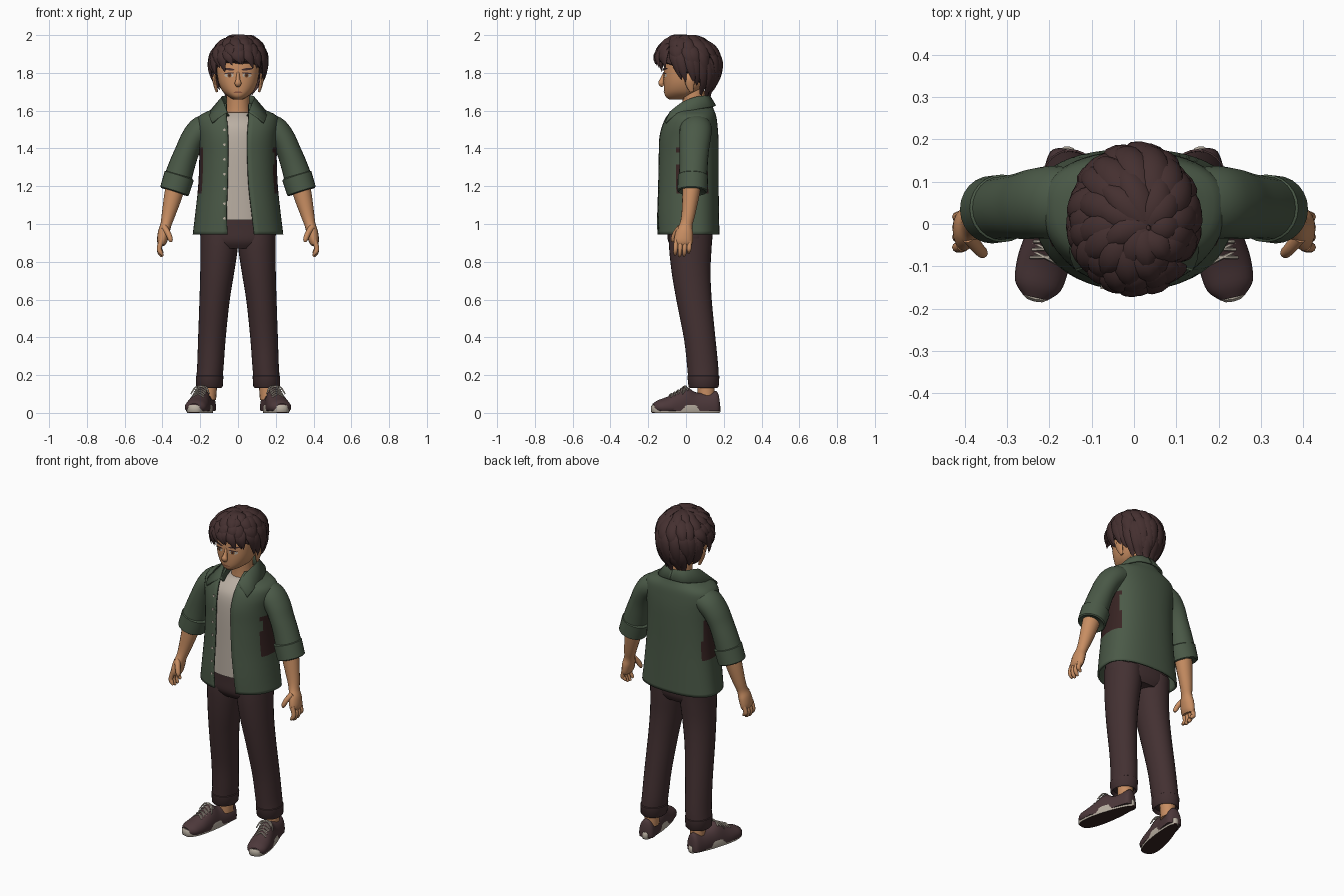
import bpy, bmesh, math, random
from math import sin, cos, pi, radians
from mathutils import Vector
from mathutils.bvhtree import BVHTree

random.seed(4)
if "Cube" in bpy.data.objects:
    bpy.data.objects.remove(bpy.data.objects["Cube"])


def material(name, code):
    lin = [(int(code[i:i + 2], 16) / 255) ** 2.2 for i in (0, 2, 4)] + [1]
    m = bpy.data.materials.new(name)
    m.use_nodes = True
    m.diffuse_color = lin
    m.node_tree.nodes["Principled BSDF"].inputs["Base Color"].default_value = lin
    return m


HAIR = material("dark brown hair", "463333")
SKIN = material("tan skin", "c68c62")
SHIRT = material("moss green cloth", "4c5a49")
TEE = material("warm grey cloth", "b8ada1")
TROUSER = material("brown cloth", "453435")
SHOE = material("brown canvas", "4e3b3d")
CREAM = material("cream rubber", "b9afa1")
DARK = material("deep brown", "3b2928")
IRIS = material("amber", "7a4a28")
LIP = material("lip", "8f5a45")


def spline(rows, steps):
    """Smooth interpolation through rows of numbers."""
    out = []
    for i in range(len(rows) - 1):
        q = [rows[max(i - 1, 0)], rows[i], rows[i + 1], rows[min(i + 2, len(rows) - 1)]]
        for k in range(steps):
            t = k / steps
            out.append([b + .5 * t * (c - a + t * (2*a - 5*b + 4*c - d + t * (3*(b - c) + d - a)))
                        for a, b, c, d in zip(*q)])
    return out + [list(rows[-1])]


def grid(name, parts, mats, closed=True, mirror=False, thick=0, rule=None):
    """One object from lofted parts, each a list of rings."""
    bm = bmesh.new()
    for rings in parts:
        vs = [[bm.verts.new(p) for p in ring] for ring in rings]
        n = len(vs[0])
        for a, b in zip(vs, vs[1:]):
            for j in range(n if closed else n - 1):
                k = (j + 1) % n
                bm.faces.new((a[j], a[k], b[k], b[j]))
        if closed:
            bm.faces.new(vs[0][::-1])
            bm.faces.new(vs[-1])
    bmesh.ops.recalc_face_normals(bm, faces=bm.faces)
    bm.normal_update()
    me = bpy.data.meshes.new(name)
    for m in mats:
        me.materials.append(m)
    for f in bm.faces:
        f.material_index = rule(f) if rule else 0
    bm.to_mesh(me)
    bm.free()
    ob = bpy.data.objects.new(name, me)
    bpy.context.collection.objects.link(ob)
    bpy.ops.object.select_all(action='DESELECT')
    ob.select_set(True)
    bpy.context.view_layer.objects.active = ob
    bpy.ops.object.shade_smooth_by_angle(angle=radians(45))
    if thick:
        s = ob.modifiers.new("Thickness", 'SOLIDIFY')
        s.thickness, s.offset = thick, 0
    if mirror:
        ob.modifiers.new("Mirror", 'MIRROR')
    return ob


def tube(rows, steps=4, ref=(0, 1, 0), seg=16, axis=None):
    """Rings across a path of (x, y, z, side radius, ref radius)."""
    rows = spline(rows, steps)
    pts = [Vector(r[:3]) for r in rows]
    rings = []
    for i, r in enumerate(rows):
        t = Vector(axis) if axis else pts[min(i + 1, len(pts) - 1)] - pts[max(i - 1, 0)]
        t.normalize()
        b = Vector(ref)
        b = (b - t * b.dot(t)).normalized()
        a = t.cross(b)
        rings.append([pts[i] + a * r[3] * cos(2*pi*j/seg) + b * r[4] * sin(2*pi*j/seg) for j in range(seg)])
    return rings


def body(rows, steps=4, cy=.05, n=2.3, seg=48):
    """Level rings from (z, front, back, half width[, left gap, right gap])."""
    power = lambda v: math.copysign(abs(v) ** (2 / n), v)
    rings = []
    for z, front, back, w, *gap in spline(rows, steps):
        a0, a1 = 0, 2 * pi * (seg - 1) / seg
        if gap:
            a0, a1 = math.asin((gap[0] / w) ** (n / 2)), 2 * pi - math.asin((gap[1] / w) ** (n / 2))
        ring = []
        for j in range(seg):
            a = a0 + (a1 - a0) * j / (seg - 1)
            d = cy - front if cos(a) > 0 else back - cy
            ring.append((w * power(sin(a)), cy - d * power(cos(a)), z))
        rings.append(ring)
    return rings


def surface(ob):
    bm = bmesh.new()
    bm.from_mesh(ob.data)
    tree = BVHTree.FromBMesh(bm)
    bm.free()
    return lambda x, z: (tree.ray_cast(Vector((x, -1, z)), Vector((0, 1, 0)))[0] or Vector((x, -.1, z))).y


# Head, neck and ears
head = grid("head", [body([(1.66, -.09, -.03, .025), (1.675, -.108, 0, .052), (1.70, -.115, .06, .08),
                           (1.74, -.118, .11, .1), (1.79, -.118, .13, .11), (1.85, -.115, .14, .113),
                           (1.91, -.1, .13, .1), (1.95, -.06, .09, .07)], cy=-.01)], [SKIN])
grid("neck", [tube([(0, .05, 1.54, .075, .07), (0, .045, 1.62, .062, .062), (0, .035, 1.74, .06, .06)])], [SKIN])
grid("nose", [tube([(0, -.108, 1.8, .008, .012), (0, -.123, 1.765, .011, .014),
                    (0, -.131, 1.745, .018, .016), (0, -.12, 1.731, .011, .01)])], [SKIN])
grid("ears", [tube([(.112, .03, 1.70, .006, .01), (.12, .022, 1.735, .01, .022),
                    (.126, .02, 1.77, .01, .028), (.12, .02, 1.80, .004, .012)])], [SKIN], mirror=True)

# Thin painted face details that follow the head
face_y = surface(head)


def patch(name, x, z, rx, rz, mat, lift, tilt=0, mirror=True):
    rings = []
    for k in (.05, .5, 1):
        ring = []
        for j in range(20):
            u, v = rx * k * cos(pi*j/10), rz * k * sin(pi*j/10)
            px, pz = x + u, z + v + tilt * u
            ring.append((px, face_y(px, pz) - lift, pz))
        rings.append(ring)
    grid(name, [rings], [mat], mirror=mirror)


patch("eye_whites", .047, 1.787, .024, .011, CREAM, .003)
patch("irises", .045, 1.787, .011, .011, IRIS, .005)
patch("pupils", .045, 1.787, .005, .006, DARK, .006)
patch("upper_lashes", .047, 1.798, .027, .004, HAIR, .006, -.1)
patch("eyebrows", .05, 1.82, .031, .006, HAIR, .006, .12)
patch("mouth", 0, 1.697, .025, .004, LIP, .003, mirror=False)


# Hair: a cap with layers of overlapping pointed locks
def scalp(a, t, lift):
    f = (1 - cos(a)) / 2
    th = radians(88 + 21 * f + 34 * f * f) * t
    s = sin(th) if th < pi / 2 else max(.66, sin(th))
    d = Vector((sin(a) * s, -cos(a) * s, cos(th)))
    k = max(0, 1 - t) ** 2
    rz = .122 if d.z > 0 else .2
    return Vector((.132 * d.x + .035 * k, .01 + .158 * d.y - .02 * k, 1.86 + rz * d.z)) + d * lift


def lock(a, t0, t1, width, swirl, flick):
    us = [i / 9 for i in range(10)]
    pts = [scalp(a + swirl * u, t0 + (t1 - t0) * u, .004 + .01 * sin(pi * u) + flick * u * u) for u in us]
    rings = []
    for i, u in enumerate(us):
        t = (pts[min(i + 1, 9)] - pts[max(i - 1, 0)]).normalized()
        n = (pts[i] - Vector((0, .01, 1.84))).normalized()
        side = t.cross(n).normalized()
        w = width * max(.02, sin(pi * (.2 + .8 * u))) ** .8
        rings.append([pts[i] + side * w * cos(pi*j/4) + n * w * .4 * sin(pi*j/4) for j in range(8)])
    return rings


grid("hair_cap", [[[scalp(2*pi*j/40, t, 0) for j in range(40)] for t in [.02 + .098 * i for i in range(11)]]], [HAIR])
locks = []
for t0, t1, count, width in ((.62, 1.12, 26, .03), (.42, .95, 21, .033), (.18, .72, 16, .034), (.02, .45, 10, .03)):
    for i in range(count):
        a = 2 * pi * (i + random.uniform(-.3, .3)) / count
        locks.append(lock(a, t0, t1 + random.uniform(-.06, .06), width,
                          random.uniform(.1, .4), random.uniform(.004, .02)))
grid("hair_locks", locks, [HAIR])

# Undershirt and open shirt
grid("undershirt", [body([(1.02, -.122, .14, .19), (1.2, -.122, .14, .18), (1.4, -.122, .14, .175),
                          (1.5, -.112, .135, .175), (1.55, -.085, .13, .14), (1.59, -.04, .115, .075)])], [TEE])
shirt = grid("open_shirt", [body([
    (.945, -.15, .172, .235, .085, .055), (1.05, -.152, .17, .222, .073, .06), (1.2, -.147, .168, .206, .056, .055),
    (1.35, -.143, .168, .2, .049, .052), (1.45, -.14, .167, .205, .048, .052), (1.52, -.124, .162, .213, .052, .055),
    (1.57, -.1, .155, .2, .055, .06), (1.605, -.068, .142, .13, .055, .06), (1.635, -.035, .13, .08, .055, .06)])],
    [SHIRT, DARK], closed=False, thick=.01,
    rule=lambda f: int(abs(f.calc_center_median().x) > .184 and 1.18 < f.calc_center_median().z < 1.41))

# Folded collar
grid("collar", [[spline(row, 4) for row in (
    [(0, .115, 1.61), (.05, .09, 1.61), (.07, .05, 1.6), (.06, -.02, 1.59), (.05, -.07, 1.57)],
    [(0, .128, 1.675), (.06, .108, 1.675), (.088, .05, 1.668), (.078, -.02, 1.64), (.06, -.085, 1.59)],
    [(0, .155, 1.625), (.085, .135, 1.62), (.138, .05, 1.605), (.15, -.065, 1.57), (.136, -.108, 1.535)])]],
    [SHIRT], closed=False, mirror=True, thick=.01)

# Buttons along the right edge
shirt_y = surface(shirt)
buttons = []
for i in range(7):
    x, z = -.072, 1.03 + .078 * i
    y = shirt_y(x, z) - .005
    buttons.append(tube([(x, y, z, .007, .007), (x, y - .004, z, .007, .007)], 1, (0, 0, 1), 10))
grid("buttons", buttons, [CREAM])

# Sleeves with rolled cuffs
grid("sleeves", [tube([(.12, .055, 1.53, .06, .075), (.19, .052, 1.503, .07, .085), (.235, .048, 1.455, .066, .083),
                       (.267, .043, 1.39, .064, .078), (.297, .04, 1.31, .069, .075),
                       (.322, .036, 1.23, .074, .075)], seg=24)], [SHIRT], mirror=True)
grid("sleeve_cuffs", [tube([(.31, .037, 1.262, .07, .07), (.311, .037, 1.255, .081, .08), (.336, .034, 1.175, .079, .08),
                            (.338, .034, 1.17, .072, .073), (.336, .034, 1.18, .056, .058)],
                           1, seg=24, axis=(.3, -.03, -.95))], [SHIRT], mirror=True)

# Forearms, palms, fingers and thumbs
grid("forearms", [tube([(.32, .035, 1.25, .052, .052), (.343, .025, 1.15, .048, .045), (.368, .012, 1.05, .036, .036),
                        (.382, 0, .995, .029, .034), (.393, -.008, .955, .031, .046), (.402, -.014, .91, .027, .05),
                        (.404, -.016, .888, .018, .044)])], [SKIN], mirror=True)
fingers = [tube([(.405, y, .915, .014, .0125), (.417, y - .003, .87, .013, .012),
                 (.41, y - .005, .842 + d, .012, .011), (.398, y - .006, .828 + d, .006, .006)], seg=10)
           for y, d in ((-.052, .008), (-.028, 0), (-.004, .003), (.02, .018))]
fingers.append(tube([(.39, -.03, .98, .018, .018), (.37, -.056, .95, .015, .015),
                     (.358, -.068, .92, .013, .013), (.354, -.07, .905, .006, .006)], seg=10))
grid("fingers", fingers, [SKIN], mirror=True)

# Trousers
grid("trouser_hips", [body([(.87, -.07, .12, .15), (.91, -.095, .138, .195), (.98, -.1, .142, .198),
                            (1.06, -.105, .14, .185)], cy=.03)], [TROUSER])
grid("trouser_legs", [tube([(.1, .025, .96, .1, .115), (.1, .023, .88, .099, .113), (.11, .027, .75, .09, .103),
                            (.124, .043, .6, .08, .093), (.138, .072, .4, .073, .083), (.146, .088, .25, .07, .082),
                            (.151, .092, .19, .069, .081)], seg=28)], [TROUSER], mirror=True)
grid("trouser_cuffs", [tube([(.15, .092, .2, .066, .078), (.15, .092, .195, .073, .085), (.152, .093, .14, .071, .08),
                             (.152, .093, .132, .064, .073), (.152, .093, .15, .055, .06)],
                            1, seg=28, axis=(0, 0, -1))], [TROUSER], mirror=True)
grid("ankles", [tube([(.152, .105, .2, .045, .045), (.156, .108, .07, .04, .045)])], [SKIN], mirror=True)

# Shoes, turned outwards
AXIS = Vector((.22, -.976, 0)).normalized()
SIDE = Vector((-AXIS.y, AXIS.x, 0))


def shoe_point(s, w, z):
    return Vector((.194, 0, z)) + AXIS * s + SIDE * w


UPPER = [(-.18, .02, .07), (-.165, .042, .115), (-.11, .047, .105), (-.05, .048, .11), (0, .052, .138),
         (.05, .058, .112), (.1, .062, .086), (.15, .055, .068), (.178, .03, .05)]
upper = tube([(*shoe_point(s, 0, .03), w, h - .03) for s, w, h in UPPER], ref=(0, 0, 1), seg=24)
for ring in upper:
    for p in ring:
        p.z = max(p.z, .01)
grid("shoe_uppers", [upper], [SHOE], mirror=True)


def sole_ring(z, k):
    ring = []
    for j in range(40):
        a = 2 * pi * j / 40
        w = (.053 + .014 * cos(a)) * math.copysign(abs(sin(a)) ** .7, sin(a))
        ring.append(shoe_point(.188 * k * cos(a), w * k, z))
    return ring


grid("shoe_soles", [[sole_ring(z, k) for z, k in ((0, .97), (.006, 1), (.034, 1), (.042, .97))]], [CREAM, DARK],
     mirror=True, rule=lambda f: int(f.normal.z < -.6))

# Crossed laces and a small bow
laces = []
for i in range(5):
    s = .004 + .019 * i
    h = .138 - (s * .5)
    for d in (-.008, .008):
        laces.append(tube([(*shoe_point(s - d, -.032, h - .016), .004, .004), (*shoe_point(s, 0, h + .003), .004, .004),
                           (*shoe_point(s + d, .032, h - .016), .004, .004)], ref=(0, 0, 1), seg=6))
for w in (-1, 1):
    laces.append(tube([(*shoe_point(0, 0, .142), .004, .004), (*shoe_point(.01, w * .03, .135), .006, .004),
                       (*shoe_point(.03, w * .05, .1), .003, .003)], ref=(0, 0, 1), seg=6))
grid("laces", laces, [CREAM], mirror=True)
